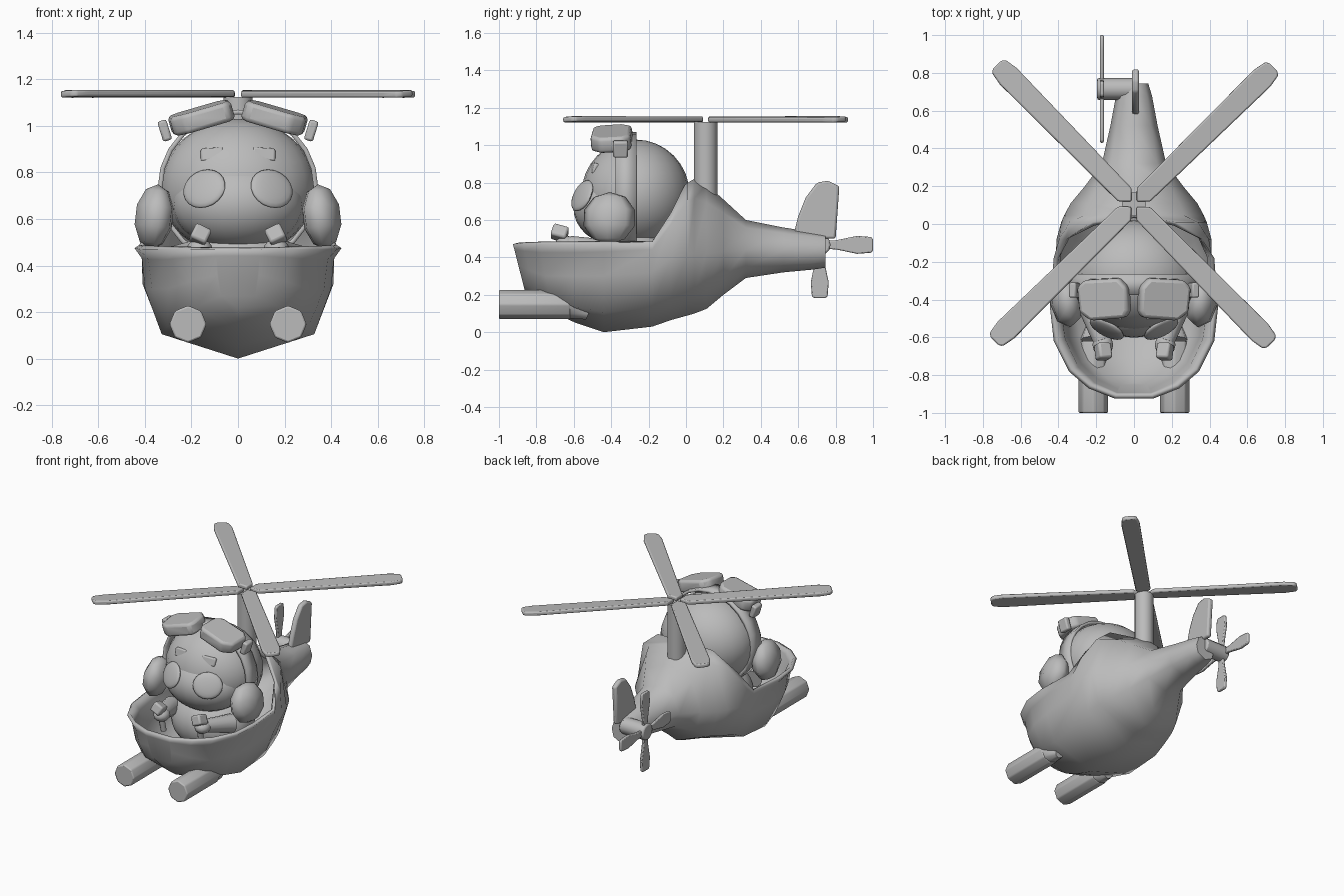
import bpy, bmesh, math
from mathutils import Matrix, Vector

if "Cube" in bpy.data.objects:
    bpy.data.objects.remove(bpy.data.objects["Cube"])

GREY = (0.5, 0.5, 0.5, 1.0)
grey = bpy.data.materials.new("plain grey")
grey.use_nodes = True
grey.diffuse_color = GREY
grey.node_tree.nodes["Principled BSDF"].inputs["Base Color"].default_value = GREY


def finish(name, bm, matrix=Matrix(), bevel=0, angle=50):
    bmesh.ops.recalc_face_normals(bm, faces=bm.faces)
    mesh = bpy.data.meshes.new(name)
    bm.to_mesh(mesh)
    bm.free()
    mesh.materials.append(grey)
    ob = bpy.data.objects.new(name, mesh)
    bpy.context.collection.objects.link(ob)
    ob.matrix_world = matrix
    if bevel:
        mod = ob.modifiers.new("Bevel", "BEVEL")
        mod.width, mod.segments = bevel, 2
    bpy.ops.object.select_all(action="DESELECT")
    ob.select_set(True)
    bpy.context.view_layer.objects.active = ob
    bpy.ops.object.shade_smooth_by_angle(angle=math.radians(angle))
    return ob


def place(loc, rot=(0, 0, 0), size=(1, 1, 1)):
    turn = Matrix.Rotation(rot[2], 4, "Z") @ Matrix.Rotation(rot[1], 4, "Y") @ Matrix.Rotation(rot[0], 4, "X")
    return Matrix.Translation(loc) @ turn @ Matrix.Diagonal((*size, 1))


def ball(name, loc, size, rot=(0, 0, 0), segs=24):
    bm = bmesh.new()
    bmesh.ops.create_uvsphere(bm, u_segments=segs, v_segments=segs * 2 // 3, radius=1)
    bmesh.ops.transform(bm, matrix=place(loc, rot, size), verts=bm.verts)
    return finish(name, bm, angle=70)


def box(name, loc, size, rot=(0, 0, 0), bevel=0.01):
    bm = bmesh.new()
    bmesh.ops.create_cube(bm, size=1)
    bmesh.ops.scale(bm, vec=size, verts=bm.verts)
    return finish(name, bm, place(loc, rot), bevel)


def rod(name, start, end, r1, r2=None, segs=12, bevel=0):
    start, end = Vector(start), Vector(end)
    axis = end - start
    bm = bmesh.new()
    bmesh.ops.create_cone(bm, cap_ends=True, segments=segs, radius1=r1,
                          radius2=r1 if r2 is None else r2, depth=axis.length)
    turn = axis.to_track_quat("Z", "Y").to_matrix().to_4x4()
    return finish(name, bm, Matrix.Translation((start + end) / 2) @ turn, bevel)


def plate(name, outline, thick, matrix, bevel=0.008):
    bm = bmesh.new()
    face = bm.faces.new([bm.verts.new((x, y, -thick / 2)) for x, y in outline])
    top = bmesh.ops.extrude_face_region(bm, geom=[face])["geom"]
    bmesh.ops.translate(bm, vec=(0, 0, thick), verts=[v for v in top if isinstance(v, bmesh.types.BMVert)])
    return finish(name, bm, matrix, bevel)


# Hull stations: y, half width, keel z, widest z, top half width, top z
stations = [
    (-.925, .09, .22, .36, .10, .47), (-.87, .21, .17, .33, .24, .47),
    (-.78, .30, .11, .30, .345, .47), (-.62, .37, .05, .30, .425, .47),
    (-.44, .40, 0, .30, .445, .475), (-.18, .41, .03, .32, .425, .485),
    (-.08, .41, .065, .40, .36, .64), (.01, .385, .09, .42, .22, .80),
    (.045, .37, .10, .42, 0, .82), (.11, .335, .125, .42, 0, .79),
    (.20, .26, .20, .43, 0, .71), (.32, .17, .29, .44, 0, .60),
    (.52, .125, .32, .44, 0, .56), (.68, .095, .335, .435, 0, .535),
    (.745, .075, .345, .435, 0, .525)]
bm = bmesh.new()
rows = []
for y, w, zb, zw, wt, zt in stations:
    half = [(0, zb), (.82 * w, zb + .35 * (zw - zb)), (w, zw),
            (wt + (w - wt) * .72, zw + .74 * (zt - zw)), (wt, zt)]
    rake = max(0, -.5 - y) * .6
    ring = [(-x, z) for x, z in half[:0:-1]] + half
    rows.append([bm.verts.new((x, y + rake * (.47 - z), z)) for x, z in ring])
for a, b in zip(rows, rows[1:]):
    for i in range(len(a) - 1):
        bm.faces.new((a[i], a[i + 1], b[i + 1], b[i]))
bm.faces.new(rows[0])
bm.faces.new(rows[-1])
bmesh.ops.remove_doubles(bm, verts=bm.verts, dist=.0005)
hull = finish("hull", bm, angle=60)
shell = hull.modifiers.new("Shell", "SOLIDIFY")
shell.thickness, shell.offset = .025, -1

# Main rotor
rod("rotor_mast", (0, .105, .70), (0, .105, 1.125), .063, segs=16)
blade = [(.02, 0), (.07, -.05), (.95, -.062), (1.02, -.05), (1.035, -.03),
         (1.035, .03), (1.02, .05), (.95, .062), (.07, .05)]
for i in range(4):
    turn = math.radians(44.5 + 90 * i)
    plate(f"rotor_blade_{i + 1}", blade, .028, place((0, .105, 1.138), (math.radians(3), 0, turn)))

# Tail fin, hub and tail rotor
fin = [(.57, .50), (.60, .62), (.64, .72), (.70, .80), (.76, .81), (.82, .78), (.80, .50)]
upright = Matrix(((0, 0, 1, 0), (1, 0, 0, 0), (0, 1, 0, 0), (0, 0, 0, 1)))
plate("tail_fin", fin, .036, Matrix.Translation((.008, 0, 0)) @ upright, .012)
rod("tail_rotor_hub", (-.195, .715, .467), (0, .715, .467), .058, segs=12, bevel=.01)
small = [(.02, -.02), (.09, -.025), (.2, -.048), (.275, -.042), (.285, -.03),
         (.285, .03), (.275, .042), (.2, .048), (.09, .025), (.02, .02)]
for i in range(4):
    spin = Matrix.Rotation(math.pi / 2 * i, 4, "Z")
    plate(f"tail_rotor_blade_{i + 1}", small, .02,
          Matrix.Translation((-.17, .715, .467)) @ upright @ spin, .006)

# Pilot head, face and torso
ball("torso", (0, -.29, .36), (.29, .25, .22))
ball("head", (0, -.27, .735), (.335, .29, .295))
face_at, face_r = Vector((0, -.37, .665)), Vector((.285, .232, .20))
ball("face", face_at, face_r)

# Strap running over the crown
bm = bmesh.new()
bmesh.ops.create_cone(bm, segments=24, radius1=.335, radius2=.335, depth=.12)
bmesh.ops.transform(bm, matrix=place((0, -.32, .735), (math.pi / 2, 0, 0), (1.03, 1, .93)), verts=bm.verts)
finish("goggle_strap", bm).modifiers.new("Thickness", "SOLIDIFY").thickness = .02

for side, s in (("left", 1), ("right", -1)):
    # Eye lens lying on the face
    u, v = s * .145 / face_r.x, .065 / face_r.z
    spot = Vector((s * .145, face_at.y - face_r.y * math.sqrt(1 - u * u - v * v), face_at.z + .065))
    d = spot - face_at
    normal = Vector([d[i] / face_r[i] ** 2 for i in range(3)])
    bm = bmesh.new()
    bmesh.ops.create_uvsphere(bm, u_segments=20, v_segments=10, radius=1)
    bmesh.ops.scale(bm, vec=(.10, .09, .022), verts=bm.verts)
    finish(f"{side}_eye", bm, Matrix.Translation(spot) @ normal.to_track_quat("Z", "Y").to_matrix().to_4x4(), 0, 70)

    box(f"{side}_eyebrow", (s * .108, -.475, .872), (.10, .06, .06), (-.25, s * .06, s * .15))
    ball(f"{side}_ear_flap", (s * .36, -.41, .61), (.085, .145, .14), (0, s * -.12, s * -.15), 8)

    # Goggle raised on the crown
    rim = [(-.12, -.10), (.07, -.115), (.13, -.07), (.14, .06), (.10, .10), (-.09, .11), (-.135, .06), (-.14, -.06)]
    plate(f"{side}_goggle", [(s * x, y) for x, y in rim], .085,
          place((s * .158, -.395, 1.035), (.08, s * .28, 0)), .018)
    box(f"{side}_goggle_clip", (s * .315, -.35, .98), (.04, .08, .09), (0, s * .3, 0))

    # Arm, control stick and grip
    rod(f"{side}_arm", (s * .24, -.42, .43), (s * .17, -.62, .47), .065, .045)
    ball(f"{side}_hand", (s * .165, -.64, .47), (.055, .06, .045), segs=12)
    rod(f"{side}_stick", (s * .15, -.64, .36), (s * .16, -.67, .52), .02, segs=8)
    box(f"{side}_grip", (s * .163, -.675, .53), (.075, .085, .07), (-.3, s * -.45, 0), .012)

    # Landing float, pointed towards the back underside
    x = s * .215
    rod(f"{side}_float", (x, -1, .148), (x, -.62, .148), .08, segs=8, bevel=.008)
    rod(f"{side}_float_tail", (x, -.625, .148), (x, -.52, .10), .079, .035, segs=8)
